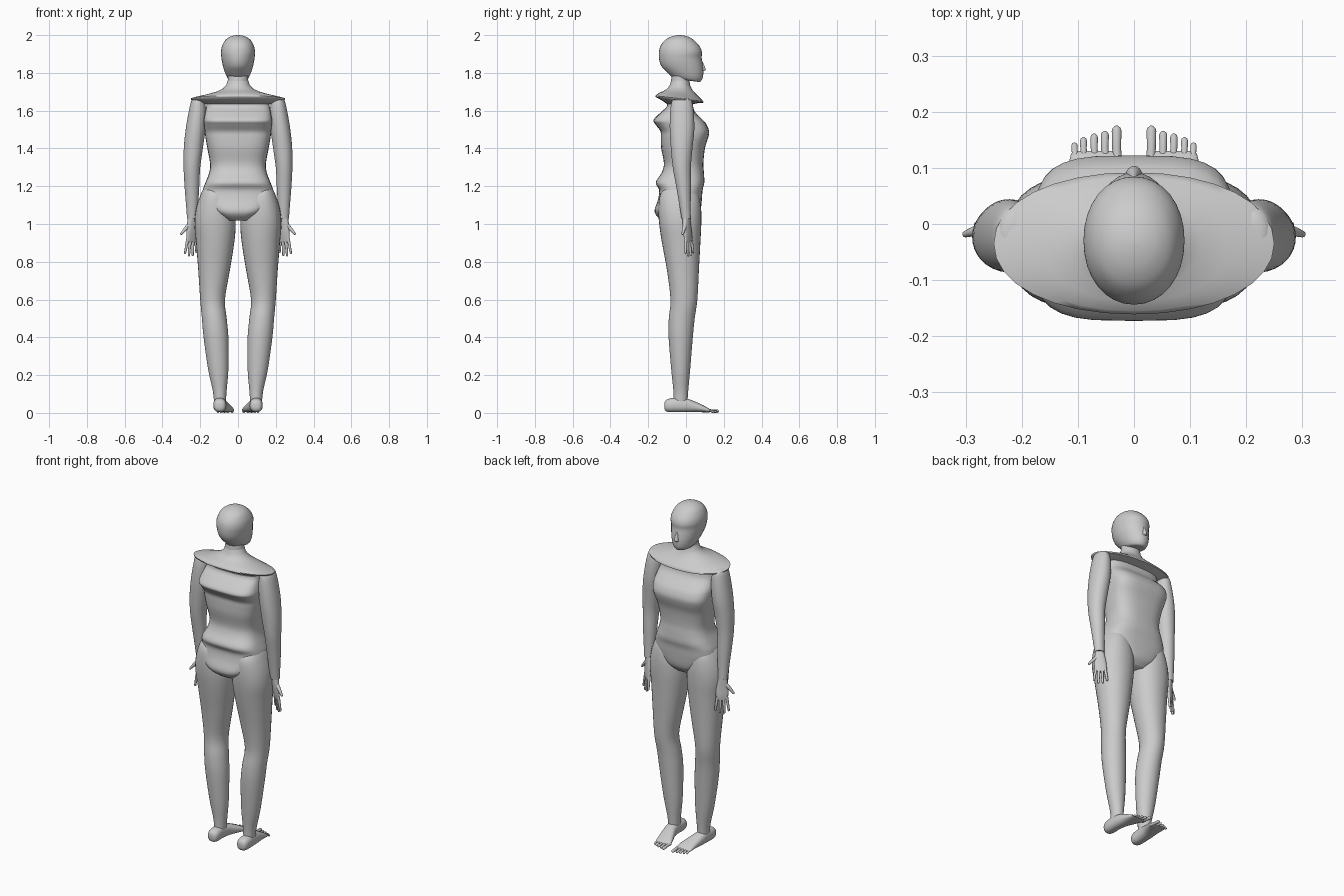
import bpy, math
from mathutils import Vector

def smooth_rows(rows, steps):
    """Catmull-Rom interpolation between section rows."""
    out = []
    for i in range(len(rows) - 1):
        p = [rows[max(i - 1, 0)], rows[i], rows[i + 1], rows[min(i + 2, len(rows) - 1)]]
        for k in range(steps):
            t = k / steps
            out.append([b + 0.5 * t * (c - a + t * (2*a - 5*b + 4*c - d + t * (3*(b - c) + d - a)))
                        for a, b, c, d in zip(*p)])
    return out + [list(rows[-1])]

def ring(c, u, v, n=2, count=32):
    pts = []
    for i in range(count):
        a = 2 * math.pi * i / count
        ca, sa = math.cos(a), math.sin(a)
        pts.append(c + u * math.copysign(abs(ca) ** (2 / n), ca) + v * math.copysign(abs(sa) ** (2 / n), sa))
    return pts

def skin(name, rings, mirror=False, angle=50):
    m = len(rings[0])
    verts = [p for r in rings for p in r]
    faces = [(j*m + i, j*m + (i+1) % m, (j+1)*m + (i+1) % m, (j+1)*m + i)
             for j in range(len(rings) - 1) for i in range(m)]
    faces += [tuple(range(m))[::-1], tuple(range(len(verts) - m, len(verts)))]
    me = bpy.data.meshes.new(name)
    me.from_pydata(verts, [], faces)
    ob = bpy.data.objects.new(name, me)
    bpy.context.collection.objects.link(ob)
    bpy.context.view_layer.objects.active = ob
    ob.select_set(True)
    bpy.ops.object.mode_set(mode='EDIT')
    bpy.ops.mesh.select_all(action='SELECT')
    bpy.ops.mesh.normals_make_consistent(inside=False)
    bpy.ops.object.mode_set(mode='OBJECT')
    bpy.ops.object.shade_smooth_by_angle(angle=math.radians(angle))
    ob.select_set(False)
    if mirror:
        ob.modifiers.new("mirror", 'MIRROR').use_mirror_merge = False
    return ob

def loft_z(name, rows, mirror=False, steps=4, angle=50):
    """Rows: z, x0, x1, y0, y1, roundness exponent, tilt (dz/dy)."""
    rings = []
    for z, x0, x1, y0, y1, n, tilt in smooth_rows(rows, steps):
        h = (y1 - y0) / 2
        rings.append(ring(Vector(((x0+x1)/2, (y0+y1)/2, z)), Vector(((x1-x0)/2, 0, 0)),
                          Vector((0, h, h * tilt)), n))
    return skin(name, rings, mirror, angle)

def sym(rows):
    return [(z, -x, x, *rest) for z, x, *rest in rows]

def digit(name, pts, radii):
    """Tapered rounded tube through the points."""
    pts = [Vector(p) for p in pts]
    axis = (pts[-1] - pts[0]).normalized()
    u = axis.orthogonal().normalized()
    v = axis.cross(u)
    rows = list(zip(pts, radii))
    rows += [(pts[-1] + axis * radii[-1] * k, radii[-1] * s) for k, s in ((0.6, 0.8), (1, 0.3))]
    skin(name, [ring(c, u * r, v * r, 2, 12) for c, r in rows], True, 80)

# Head
loft_z("head", sym([
    (1.762, .030, -.060, .055, 2.0, -.15), (1.768, .050, -.080, .074, 2.0, -.20),
    (1.790, .064, -.105, .088, 2.0, -.18), (1.820, .075, -.127, .092, 2.0, -.10),
    (1.850, .083, -.138, .088, 2.0, -.04), (1.880, .088, -.143, .083, 2.0, 0),
    (1.910, .090, -.143, .084, 2.1, 0), (1.940, .085, -.136, .073, 2.1, 0),
    (1.970, .070, -.115, .046, 2.1, 0), (1.988, .049, -.088, .020, 2.0, 0),
    (1.997, .025, -.060, -.008, 2.0, 0), (2.000, .004, -.037, -.030, 2.0, 0)]), angle=80)
# Nose
loft_z("nose", sym([(1.805, .004, .075, .080, 2, 0), (1.812, .014, .070, .100, 2, 0),
                    (1.822, .013, .070, .103, 2, 0), (1.850, .008, .065, .092, 2, 0),
                    (1.880, .003, .070, .078, 2, 0)]), angle=80)
# Neck
loft_z("neck", sym([(1.68, .070, -.09, .03, 2, 0), (1.73, .056, -.082, .020, 2, 0),
                    (1.80, .053, -.075, .020, 2, 0)]))
# Flared shoulder collar
loft_z("shoulder_collar", sym([
    (1.760, .054, -.078, .018, 2, 0), (1.735, .062, -.086, .022, 2, 0),
    (1.715, .082, -.098, .032, 2, -.04), (1.698, .120, -.118, .050, 2, -.08),
    (1.685, .165, -.138, .068, 2.1, -.11), (1.672, .220, -.155, .084, 2.1, -.12),
    (1.664, .250, -.161, .092, 2.1, -.12), (1.657, .248, -.160, .091, 2.1, -.12),
    (1.648, .210, -.130, .065, 2.3, -.08), (1.635, .170, -.100, .040, 2.6, 0)]), steps=1, angle=60)
# Torso with ridged back and briefs-shaped bottom
loft_z("torso", sym([
    (1.650, .165, -.100, .035, 2.8, 0), (1.620, .168, -.103, .038, 3, 0),
    (1.590, .174, -.135, .050, 3.2, 0), (1.550, .181, -.172, .090, 3.5, 0),
    (1.525, .180, -.160, .110, 3.5, 0), (1.490, .176, -.135, .122, 3.5, 0),
    (1.455, .172, -.133, .117, 3.3, 0), (1.400, .162, -.131, .100, 3, 0),
    (1.320, .148, -.117, .092, 2.8, 0), (1.270, .153, -.130, .095, 2.8, 0),
    (1.220, .172, -.160, .097, 3, 0), (1.180, .186, -.142, .088, 3, 0),
    (1.130, .185, -.148, .084, 3, 0), (1.075, .140, -.166, .078, 3.2, 0),
    (1.045, .100, -.157, .066, 3.2, 0), (1.018, .066, -.125, .040, 3, 0)]))
# Legs
loft_z("leg", [
    (1.205, .115, .155, -.07, .00, 2, 0), (1.190, .085, .180, -.11, .04, 2.1, 0),
    (1.150, .050, .200, -.138, .068, 2.2, 0), (1.080, .020, .222, -.146, .080, 2.2, 0),
    (1.000, .012, .230, -.142, .081, 2.2, 0), (.900, .020, .222, -.127, .076, 2.1, 0),
    (.750, .044, .210, -.100, .068, 2.1, 0), (.600, .069, .200, -.082, .060, 2, 0),
    (.500, .060, .191, -.091, .046, 2, 0), (.400, .051, .182, -.092, .036, 2, 0),
    (.230, .051, .158, -.078, .022, 2, 0), (.120, .060, .134, -.067, .012, 2, 0),
    (.060, .064, .127, -.065, .008, 2, 0)], True)
# Arms
loft_z("arm", [
    (1.668, .195, .230, -.045, .000, 2, 0), (1.655, .180, .246, -.072, .028, 2, 0),
    (1.600, .168, .260, -.083, .040, 2.1, 0), (1.500, .173, .277, -.086, .044, 2.1, 0),
    (1.400, .186, .287, -.080, .034, 2.1, 0), (1.300, .200, .288, -.070, .026, 2, 0),
    (1.200, .205, .283, -.052, .026, 2, 0), (1.100, .211, .275, -.035, .025, 2, 0),
    (1.030, .216, .270, -.024, .026, 2, 0)], True)
# Palms, turned diagonally
across, thick = Vector((-.83, .55, 0)), Vector((.55, .83, 0))
palm = [(1.045, .243, .001, .022, .018), (1.01, .243, .003, .027, .017), (.97, .243, .006, .033, .015),
        (.93, .244, .011, .034, .012), (.905, .245, .013, .030, .008)]
skin("hand", [ring(Vector((x, y, z)), across * w, thick * t, 2.5, 24)
              for z, x, y, w, t in smooth_rows(palm, 2)], True)
# Fingers and thumb
for i, (s, tip) in enumerate(((-1.5, .848), (-.5, .834), (.5, .836), (1.5, .852))):
    a = Vector((.245, .012, .925)) + across * .0165 * s
    b = Vector((.250, .018, tip)) + across * .024 * s
    digit(f"finger_{i + 1}", (a, a.lerp(b, .5), b), (.0085, .0075, .006))
digit("thumb", ((.255, -.002, 1.0), (.284, -.013, .968), (.300, -.018, .948)), (.012, .009, .006))
# Feet, lofted along y: y, x0, x1, z0, z1
foot = [(-.115, .085, .108, .025, .050), (-.108, .070, .122, .010, .066), (-.085, .062, .130, .004, .076),
        (-.040, .062, .130, .004, .080), (.010, .056, .128, .004, .074), (.060, .038, .122, .004, .055),
        (.100, .024, .117, .003, .036), (.122, .024, .113, .003, .022), (.130, .030, .108, .005, .014)]
skin("foot", [ring(Vector(((x0+x1)/2, y, (z0+z1)/2)), Vector(((x1-x0)/2, 0, 0)), Vector((0, 0, (z1-z0)/2)), 2.4)
              for y, x0, x1, z0, z1 in smooth_rows(foot, 3)], True)
# Toes
for i, (x, y, r) in enumerate(((.031, .166, .009), (.052, .158, .0075), (.071, .154, .007),
                               (.090, .148, .0065), (.106, .139, .006))):
    digit(f"toe_{i + 1}", ((x - .002, .105, .014), (x, .135, .011), (x, y, r)), (r, r * .9, r))
